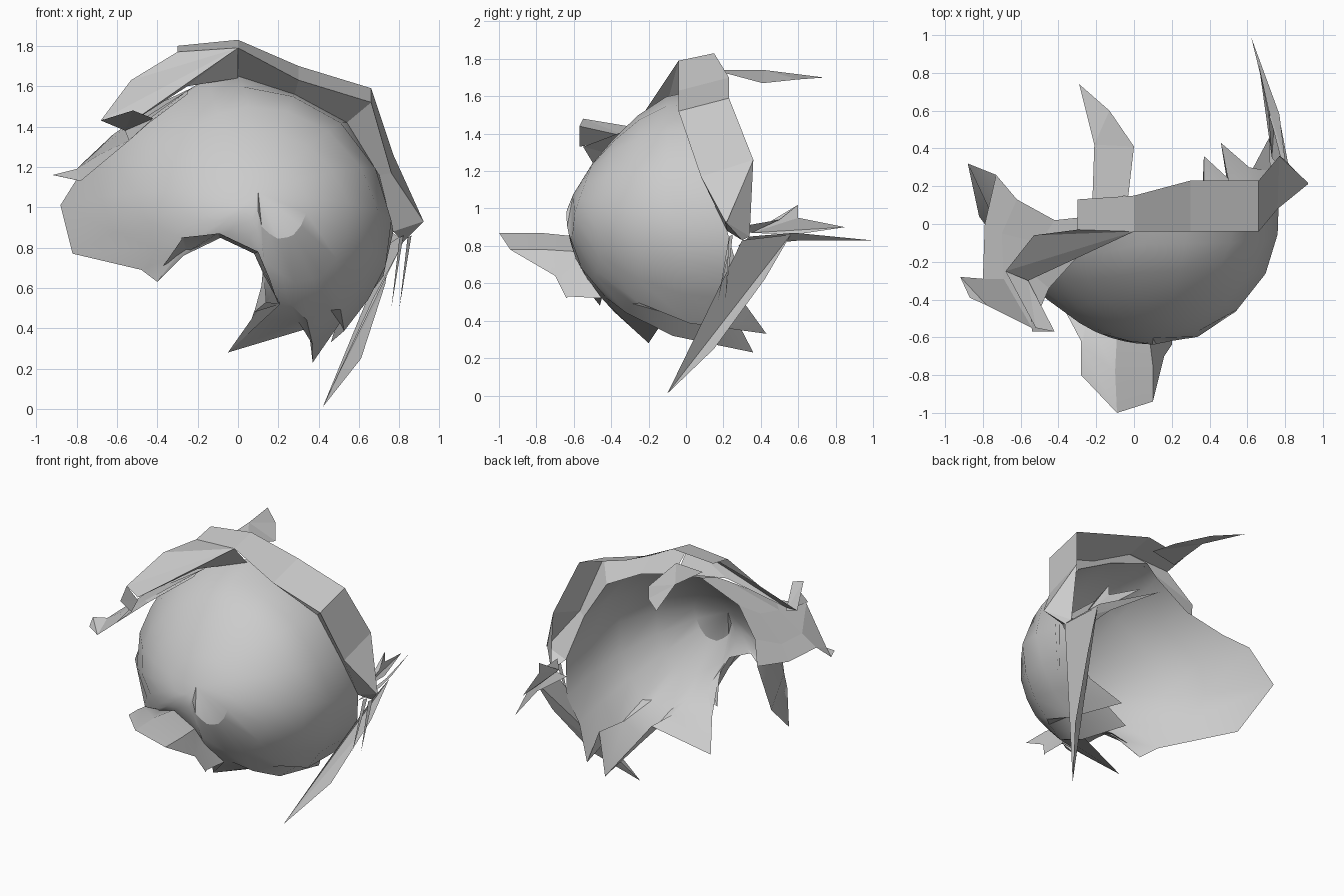
import bpy
import bmesh
from mathutils import Vector

if "Cube" in bpy.data.objects:
    bpy.data.objects.remove(bpy.data.objects["Cube"], do_unlink=True)

# One bare metal-like grey for every fragment
GREY = (0.6, 0.6, 0.6, 1.0)
material = bpy.data.materials.new("plain grey")
material.use_nodes = True
material.diffuse_color = GREY
material.node_tree.nodes["Principled BSDF"].inputs["Base Color"].default_value = GREY


def finish(name, bm, smooth_angle=0.0):
    """Turn a bmesh into a named, coloured object."""
    mesh = bpy.data.meshes.new(name)
    bm.to_mesh(mesh)
    bm.free()
    mesh.materials.append(material)
    obj = bpy.data.objects.new(name, mesh)
    bpy.context.collection.objects.link(obj)
    if smooth_angle:
        bpy.ops.object.select_all(action="DESELECT")
        obj.select_set(True)
        bpy.context.view_layer.objects.active = obj
        bpy.ops.object.shade_smooth_by_angle(angle=smooth_angle)
    return obj


def loft(name, rows, closed=False, smooth_angle=0.0):
    """Skin a sheet between consecutive rows of points."""
    bm = bmesh.new()
    grid = [[bm.verts.new(point) for point in row] for row in rows]
    for upper, lower in zip(grid, grid[1:]):
        count = len(upper)
        for i in range(count if closed else count - 1):
            j = (i + 1) % count
            bm.faces.new((upper[i], upper[j], lower[j], lower[i]))
    bmesh.ops.remove_doubles(bm, verts=bm.verts, dist=0.0005)
    return finish(name, bm, smooth_angle)


def fan(name, hub, rim):
    """Torn plate: triangles spreading from one hub point to a rim."""
    bm = bmesh.new()
    centre = bm.verts.new(hub)
    edge = [bm.verts.new(point) for point in rim]
    for first, second in zip(edge, edge[1:]):
        bm.faces.new((centre, first, second))
    return finish(name, bm)


# Torn outline of the rounded shell, clockwise from the top
shell_rim = [(0, .13, 1.65), (.28, .1, 1.56), (.54, .1, 1.42), (.7, .12, 1.16), (.77, .22, .88)]
right_tears = [(.72, .28, .66), (.61, .3, .51), (.46, .43, .33), (.5, .24, .46), (.37, .36, .23)]
lower_tears = [(.35, -.12, .4), (-.05, -.2, .28), (.21, -.45, .52), (.13, -.55, .66), (.08, -.59, .77)]
mouth = [(-.09, -.58, .85), (-.27, -.5, .76), (-.4, -.42, .63), (-.48, -.34, .69)]
sheet_root = [(-.15, .05, 1.63), (-.42, .02, 1.5), (-.62, .13, 1.36), (-.73, .26, 1.25)]
side_lobe = [(-.82, .04, .77), (-.88, .32, 1.01)] + sheet_root[::-1]
outline = [Vector(p) for p in shell_rim + right_tears + lower_tears + mouth + side_lobe]

# Shell: rings spreading over a ball, flattened toward the upper front
centre = Vector((.1, .03, .98))
radius = .67
pole = Vector((0, -1, .15)).normalized()
soft = outline
for _ in range(2):
    soft = [(soft[i - 1] + soft[i] + soft[(i + 1) % len(soft)]) / 3 for i in range(len(soft))]
rings = []
for t in (0, .2, .4, .6, .78, 1):
    pull = t ** 3
    ring = []
    for calm, torn in zip(soft, outline):
        target = calm.lerp(torn, pull) - centre
        heading = pole.slerp(target.normalized(), t)
        ball = radius - .2 * max(0, heading.z) * max(0, -heading.y)
        ring.append(centre + heading * (ball + (target.length - ball) * pull))
    rings.append(ring)
loft("rounded_shell", rings, closed=True, smooth_angle=.5)

# Rim band over the top and right side, with a flange down to the shell
band_front = [(0, -.04, 1.79), (.3, -.04, 1.63), (.66, -.04, 1.52), (.76, .08, 1.17), (.92, .21, .93)]
band_back = [(0, .15, 1.83), (.3, .23, 1.7), (.66, .23, 1.59), (.77, .36, 1.26), (.92, .22, .93)]
loft("rim_band", [band_back, band_front])
loft("rim_flange", [band_front, shell_rim])
loft("rim_band_end", [[(-.3, .13, 1.8), band_back[0]], [(-.3, -.03, 1.77), band_front[0]]])

# Peeled plates spreading from the end of the band
fan("peeled_plate", band_front[0],
    [(-.3, -.03, 1.77), (-.53, -.06, 1.63), (-.68, -.25, 1.43), (-.56, -.3, 1.4),
     (-.25, -.09, 1.6), (0, .1, 1.64)])
fan("curled_tab", (-.56, -.3, 1.38),
    [(-.68, -.25, 1.43), (-.52, -.55, 1.48), (-.42, -.57, 1.44), (-.54, -.57, 1.33)])
loft("peeled_sheet", [
    sheet_root,
    [(-.2, -.05, 1.61), (-.5, -.1, 1.42), (-.7, -.05, 1.28), (-.79, 0, 1.2)],
    [(-.25, -.1, 1.58), (-.52, -.28, 1.38), (-.69, -.29, 1.26), (-.8, -.29, 1.19)],
    [(-.25, -.12, 1.56), (-.45, -.34, 1.41), (-.54, -.55, 1.33), (-.78, -.43, 1.13)],
])
fan("sheet_tip", (-.78, -.43, 1.13), [(-.8, -.29, 1.19), (-.92, -.28, 1.16), (-.87, -.39, 1.15)])

# Bent lip arching out of the lower front
loft("bent_lip", [
    [(-.37, -.45, .71), (-.25, -.5, .78), (-.09, -.58, .85), (.08, -.59, .77), (.13, -.55, .66), (.21, -.45, .52)],
    [(-.28, -.62, .84), (-.27, -.65, .85), (-.1, -.78, .87), (.1, -.75, .78), (.15, -.68, .64), (.2, -.63, .53)],
    [(-.28, -.7, .85), (-.28, -.8, .85), (-.09, -1, .87), (.1, -.94, .78), (.16, -.7, .64), (.2, -.64, .52)],
], smooth_angle=.5)
fan("lip_splinter", (.08, -.46, .48), [(.13, -.55, .66), (.14, -.5, .53), (.21, -.45, .52)])

# Splinters thrown backward from the top and the right end of the rim
fan("top_splinter", (-.21, .42, 1.74),
    [(-.29, .74, 1.7), (-.13, .6, 1.69), (0, .41, 1.67), (-.03, .15, 1.74), (-.22, .13, 1.72)])
fan("rear_splinter", (.71, .62, .83),
    [(.62, .99, .83), (.77, .58, .87), (.8, .34, .85), (.72, .28, .8)])
fan("rear_vane", (.73, .35, .87),
    [(.8, .27, .9), (.74, .5, .94), (.71, .6, 1.02), (.71, .6, .95), (.66, .85, .9), (.72, .58, .86)])

# Long blade hanging from the band corner, plus fine slivers
fan("hanging_blade", (.42, -.1, .01),
    [(.61, .15, .25), (.73, .42, .62), (.77, .56, .86), (.82, .3, .83), (.67, .19, .55)])
for shift in (0, .04):
    fan("fine_sliver", (.76 + shift, .17 + shift, .5),
        [(.8 + shift, .23, .85), (.82 + shift, .25, .86)])
fan("corner_web", band_front[-1],
    [band_front[-2], shell_rim[-1], (.82, .3, .83), (.8, .34, .85), band_back[-2]])
